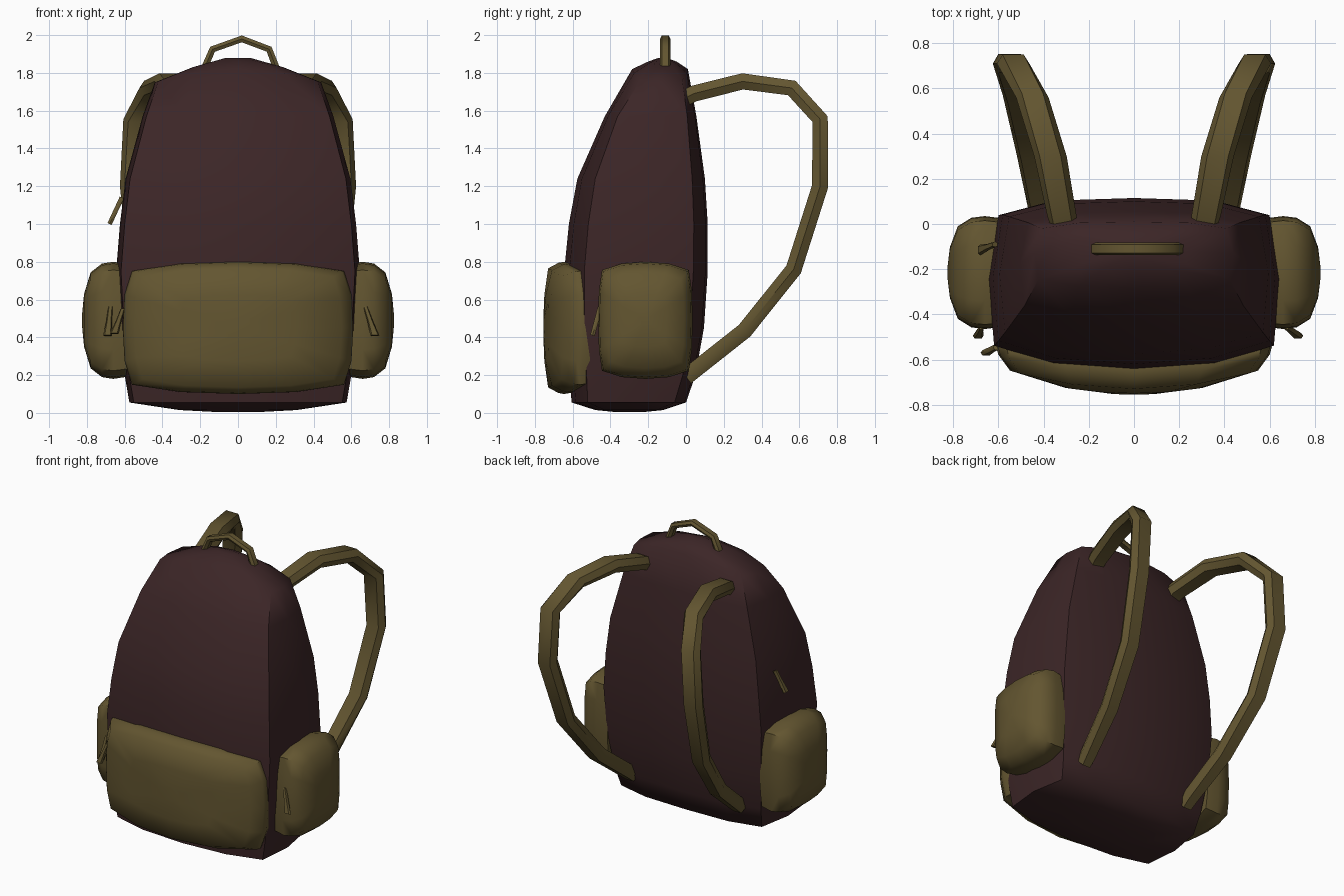
import bpy, bmesh
from mathutils import Vector

cube = bpy.data.objects.get("Cube")
if cube:
    bpy.data.objects.remove(cube, do_unlink=True)


def material(name, rgb):
    m = bpy.data.materials.new(name)
    m.use_nodes = True
    m.diffuse_color = (*rgb, 1)
    bsdf = m.node_tree.nodes["Principled BSDF"]
    bsdf.inputs["Base Color"].default_value = (*rgb, 1)
    bsdf.inputs["Roughness"].default_value = 0.9
    return m


BROWN = material("dark brown cloth", (0.045, 0.019, 0.020))
OLIVE = material("olive canvas", (0.125, 0.092, 0.030))


def loft(name, rings, mat, angle=1.0):
    """Skin a list of equal point rings and cap both ends."""
    bm = bmesh.new()
    loops = [[bm.verts.new(p) for p in ring] for ring in rings]
    n = len(loops[0])
    for a, b in zip(loops, loops[1:]):
        for i in range(n):
            j = (i + 1) % n
            bm.faces.new((a[i], a[j], b[j], b[i]))
    for end in (loops[0], loops[-1]):
        bm.faces.new(end)
    bmesh.ops.recalc_face_normals(bm, faces=bm.faces)
    me = bpy.data.meshes.new(name)
    bm.to_mesh(me)
    bm.free()
    me.materials.append(mat)
    ob = bpy.data.objects.new(name, me)
    bpy.context.collection.objects.link(ob)
    bpy.ops.object.select_all(action="DESELECT")
    bpy.context.view_layer.objects.active = ob
    ob.select_set(True)
    bpy.ops.object.shade_smooth_by_angle(angle=angle)
    return ob


def sweep(name, path, widths, thick, across, mat):
    """Flattened six-sided band along a path; across is the width direction."""
    path = [Vector(p) for p in path]
    across = Vector(across)
    rings = []
    for i, p in enumerate(path):
        d_in = (p - path[max(i - 1, 0)]).normalized()
        d_out = (path[min(i + 1, len(path) - 1)] - p).normalized()
        up = (d_in + d_out).cross(across).normalized()
        w = widths[i]
        rings.append([p + across * w * s + up * thick * t for s, t in
                      ((1, 0), (.65, 1), (-.65, 1), (-1, 0), (-.65, -1), (.65, -1))])
    return loft(name, rings, mat, 0.9)


# Main bag: horizontal sections from base to crown
HALF = [(0, 1), (.55, .97), (.93, .8), (1, .05), (.96, -.72), (.55, -.93), (0, -1)]
SECTION = HALF + [(-u, v) for u, v in HALF[-2:0:-1]]
LEVELS = [  # height, half width, front y, back y, drop at the sides
    (.005, .12, -.38, -.22, 0), (.015, .31, -.48, -.12, 0), (.055, .575, -.605, .0, 0),
    (.2, .6, -.62, .05, 0), (.45, .63, -.64, .095, 0), (.75, .645, -.645, .115, 0),
    (1.0, .625, -.62, .115, 0), (1.24, .595, -.575, .1, 0), (1.57, .505, -.43, .055, 0),
    (1.82, .44, -.285, .01, .07), (1.86, .24, -.2, -.05, .03), (1.878, .07, -.15, -.1, 0)]
rings = []
for z, w, front, back, drop in LEVELS:
    mid, half = (front + back) / 2, (back - front) / 2
    rings.append([(u * w, mid + v * half, z - drop * u * u) for u, v in SECTION])
loft("main_bag", rings, BROWN)

# Pockets: padded cushions built as shrinking outlines
QUARTER = [(1, 0), (.985, .5), (.92, .86), (.5, .97), (0, 1)]
UPPER = QUARTER + [(-a, b) for a, b in QUARTER[-2::-1]]
OUTLINE = UPPER + [(a, -b) for a, b in UPPER[-2:0:-1]]


def cushion(name, steps, place):
    loft(name, [[place(a * s, b * s, d) for a, b in OUTLINE] for s, d in steps], OLIVE)


cushion("front_pocket", [(.97, 0), (1, .06), (.985, .09), (.9, .145), (.5, .165), (.15, .17)],
        lambda a, b, d: (.61 * a, -.585 + .1 * a * a - d, .45 + .35 * b))

for side, label in ((1, "left"), (-1, "right")):
    cushion(label + "_pocket",
            [(.96, 0), (1, .08), (.97, .14), (.82, .2), (.45, .235), (.12, .245)],
            lambda a, b, d: (side * (.58 + d), -.215 + .25 * a, .49 + .31 * b))

    # Shoulder strap: leaves the back near the top and loops down to the base
    strap = [(.31, -.01, 1.665), (.32, .04, 1.69), (.37, .3, 1.755), (.45, .56, 1.72),
             (.535, .71, 1.555), (.555, .71, 1.2), (.515, .57, .76), (.46, .31, .435),
             (.415, .05, .23), (.41, .0, .19)]
    sweep(label + "_shoulder_strap", [(side * x, y, z) for x, y, z in strap],
          [.06, .065, .072, .072, .072, .07, .066, .06, .05, .045], .043, (1, 0, 0), OLIVE)

# Carry handle on the crown
sweep("carry_handle", [(-.18, -.11, 1.82), (-.135, -.11, 1.925), (.02, -.11, 1.98),
                       (.165, -.11, 1.925), (.205, -.11, 1.82)],
      [.028] * 5, .018, (0, 1, 0), OLIVE)

# Zip pulls, thin at the top and flared at the bottom
PULLS = {
    "left_pocket_pull": ((.675, -.455, .56), (.725, -.495, .41)),
    "right_pocket_pull": ((-.675, -.455, .56), (-.69, -.495, .41)),
    "front_pocket_pull": ((-.61, -.545, .55), (-.655, -.57, .42)),
    "main_bag_pull": ((-.615, -.09, 1.14), (-.68, -.115, 1.0))}
for name, (top, bottom) in PULLS.items():
    across = (0, 1, 0) if name == "main_bag_pull" else (1, 0, 0)
    top, bottom = Vector(top), Vector(bottom)
    sweep(name, [top, top.lerp(bottom, .5), bottom], [.012, .015, .024], .012, across, OLIVE)
